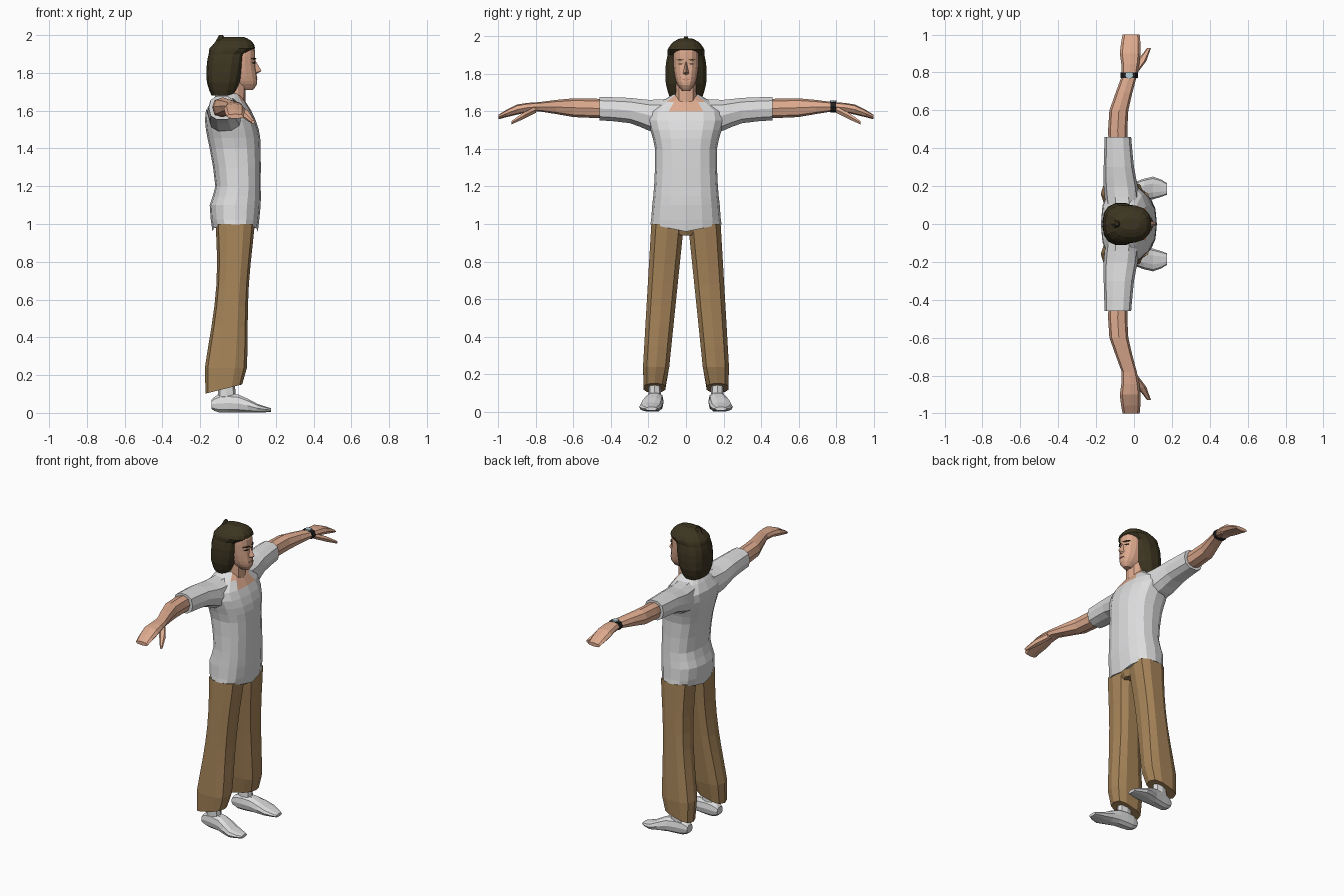
import bpy, bmesh, math
from mathutils import Vector

cube = bpy.data.objects.get("Cube")
if cube:
    bpy.data.objects.remove(cube, do_unlink=True)


def material(name, red, green, blue):
    mat = bpy.data.materials.new(name)
    mat.use_nodes = True
    colour = (red, green, blue, 1)
    mat.diffuse_color = colour
    mat.node_tree.nodes["Principled BSDF"].inputs["Base Color"].default_value = colour
    return mat


SKIN = material("skin", .72, .4, .27)
CLOTH = material("light grey cloth", .73, .73, .74)
TAN = material("tan cloth", .38, .23, .1)
HAIR = material("dark brown hair", .045, .035, .015)
BLACK = material("black", .015, .015, .015)
GLASS = material("watch glass", .45, .6, .65)
LIP = material("lips", .52, .24, .18)


def finish(name, bm, materials, rule=None):
    bmesh.ops.recalc_face_normals(bm, faces=bm.faces)
    if rule:
        for face in bm.faces:
            face.material_index = rule(face)
    mesh = bpy.data.meshes.new(name)
    bm.to_mesh(mesh)
    bm.free()
    for mat in materials:
        mesh.materials.append(mat)
    bpy.context.collection.objects.link(bpy.data.objects.new(name, mesh))


def refine(keys):
    """Add one smoothly curved ring between each pair of key rings."""
    padded = [keys[0], *keys, keys[-1]]
    rings = []
    for before, start, end, after in zip(padded, padded[1:], padded[2:], padded[3:]):
        rings.append(start)
        rings.append([(9 * (b + c) - a - d) / 16
                      for a, b, c, d in zip(before, start, end, after)])
    return rings + [keys[-1]]


def rounded(value, power):
    return math.copysign(abs(value) ** (2 / power), value)


def loft(name, axis, rings, materials, sides=10, power=2.5, mirror=1, rule=None, tweak=None):
    """Skin rounded rings: position, two centre coordinates, two half sizes."""
    bm = bmesh.new()
    loops = []
    for along, centre_a, centre_b, half_a, half_b in rings:
        loop = []
        for i in range(sides):
            angle = math.tau * i / sides
            a = centre_a + half_a * rounded(math.cos(angle), power)
            b = centre_b + half_b * rounded(math.sin(angle), power)
            point = Vector({"x": (along, a, b), "y": (a, along, b), "z": (a, b, along)}[axis])
            if tweak:
                tweak(point)
            point.y *= mirror
            loop.append(bm.verts.new(point))
        loops.append(loop)
    for low, high in zip(loops, loops[1:]):
        for i in range(sides):
            j = (i + 1) % sides
            bm.faces.new((low[i], low[j], high[j], high[i]))
    bm.faces.new(loops[0])
    bm.faces.new(loops[-1])
    finish(name, bm, materials, rule)


def centred(keys):
    return refine([(z, x, 0, half_x, half_y) for z, x, half_x, half_y in keys])


def face_plate(name, x, y, z, width, height, mat):
    """Thin diamond that follows the curve of the face."""
    bm = bmesh.new()
    outline = [(y - width, z), (y, z - height), (y + width, z), (y, z + height)]
    front = [bm.verts.new((x - 8 * v * v, v, w)) for v, w in outline]
    back = [bm.verts.new(vert.co - Vector((.008, 0, 0))) for vert in front]
    bm.faces.new(front)
    bm.faces.new(back)
    for i in range(len(front)):
        bm.faces.new((front[i - 1], front[i], back[i], back[i - 1]))
    finish(name, bm, [mat])


# Shirt body: hem rises towards the sides, skin shows at the neckline
def raise_hem(point):
    if point.z < 1:
        point.z += .2 * abs(point.y)


def neckline(face):
    middle = face.calc_center_median()
    return int(middle.z > 1.62 and abs(middle.y) < .07 and middle.x > -.03)


loft("shirt_body", "z", centred([
    (.96, -.015, .12, .19), (1.1, -.015, .135, .18), (1.2, 0, .12, .17),
    (1.4, -.015, .135, .165), (1.5, -.03, .14, .19), (1.6, -.05, .12, .2),
    (1.69, -.05, .06, .07)]), [CLOTH, SKIN], sides=16, rule=neckline, tweak=raise_hem)

# Neck and head
loft("neck", "z", centred([(1.6, -.02, .06, .06), (1.76, -.02, .06, .055)]), [SKIN])
loft("head", "z", centred([
    (1.71, .05, .03, .02), (1.74, .02, .08, .045), (1.78, 0, .1, .06),
    (1.85, -.01, .1, .07), (1.92, -.01, .1, .07), (1.96, -.02, .08, .06)]),
    [SKIN], sides=16)

# Nose as a small wedge
bm = bmesh.new()
bridge, tip, base = [bm.verts.new((x, 0, z)) for x, z in ((.09, 1.87), (.125, 1.81), (.09, 1.79))]
for y in (-.02, .02):
    nostril = bm.verts.new((.085, y, 1.8))
    bm.faces.new((bridge, tip, nostril))
    bm.faces.new((tip, base, nostril))
finish("nose", bm, [SKIN])
face_plate("mouth", .104, 0, 1.77, .025, .006, LIP)

# Long hair: its front steps back below the hairline so the face shows
loft("hair", "z", centred([
    (1.68, -.08, .06, .09), (1.75, -.075, .09, .11), (1.85, -.065, .1, .11),
    (1.9, -.055, .1, .1), (1.93, -.03, .12, .1), (1.97, -.02, .09, .07),
    (1.99, -.02, .05, .03)]), [HAIR], sides=14)
loft("hair_knot", "z", centred([(1.93, -.09, .05, .045), (2, -.09, .01, .01)]),
     [HAIR], sides=6, power=2)


# Trouser legs: flared cuffs, shins set back, cuff lower at the heel
def leg_rings(count=9):
    rings = []
    for k in range(count):
        t = k / (count - 1)
        pinch = 1 if k else .85
        rings.append((.13 + .87 * t, -.015 - .06 * (1 - t) ** 1.5, .168 - .07 * t,
                      pinch * (.1 + .014 * math.cos(5 * t)), pinch * (.07 + .02 * t)))
    return rings


def slope_cuff(point):
    if point.z < .14:
        point.z += (point.x + .06) / 4


# Limbs and paired features
for side, label in ((1, "left"), (-1, "right")):
    face_plate(label + "_brow", .1, side * .032, 1.875, .022, .004, HAIR)
    face_plate(label + "_eye", .096, side * .03, 1.853, .015, .004, BLACK)
    loft(label + "_sleeve", "y", refine([
        (.1, -.06, 1.57, .09, .1), (.2, -.07, 1.58, .09, .085),
        (.3, -.08, 1.605, .08, .07), (.46, -.085, 1.615, .07, .065)]),
        [CLOTH], mirror=side)
    loft(label + "_arm_and_hand", "y", refine([
        (.42, -.085, 1.615, .05, .05), (.6, -.08, 1.62, .05, .05),
        (.78, -.025, 1.625, .04, .025), (.9, -.02, 1.61, .055, .027),
        (1, -.015, 1.57, .045, .012)]), [SKIN], sides=8, mirror=side)
    loft(label + "_thumb", "y", [
        (.8, 0, 1.61, .02, .02), (.86, .04, 1.58, .025, .02), (.93, .08, 1.54, .01, .01)],
        [SKIN], sides=6, mirror=side)
    loft(label + "_trouser_leg", "z", leg_rings(), [TAN], power=2.8, mirror=side,
         tweak=slope_cuff)
    loft(label + "_ankle", "z", [(.05, -.06, .165, .05, .035), (.22, -.06, .17, .04, .03)],
         [CLOTH], sides=8, mirror=side)
    loft(label + "_shoe", "x", refine([
        (-.14, .16, .045, .03, .025), (-.1, .16, .05, .04, .05), (0, .17, .05, .05, .05),
        (.1, .19, .025, .06, .025), (.175, .185, .015, .03, .01)]),
        [CLOTH], mirror=side)

# Trouser seat closing the gap between the legs
loft("trouser_seat", "z", centred([(.94, -.01, .08, .04), (1, -.01, .1, .15)]), [TAN])

# Wristwatch
loft("watch_strap", "y", [(y, -.025, 1.625, .045, .03) for y in (.77, .8)], [BLACK], sides=8)
loft("watch_dial", "z", [(z, -.025, .785, .02, .018) for z in (1.65, 1.658)], [GLASS], sides=8)
